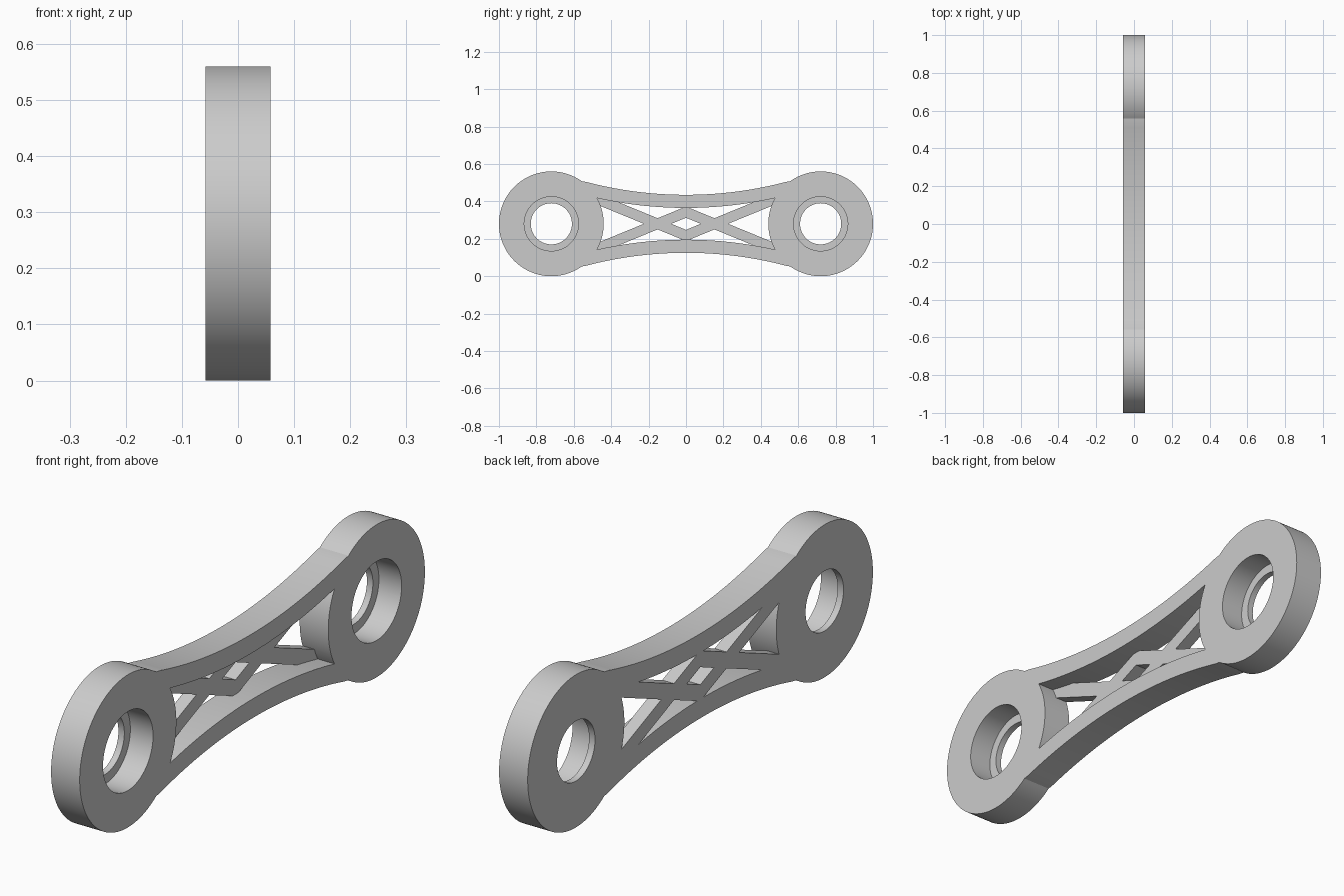
import bpy, bmesh
from math import sin, cos, pi, atan2, sqrt, radians

cube = bpy.data.objects.get("Cube")
if cube:
    bpy.data.objects.remove(cube, do_unlink=True)

HALF = 0.058         # half thickness of the link
MID = 0.28           # height of the centre line
EYE_Y, EYE_R = 0.72, 0.28
BORE_R, SEAT_R = 0.11, 0.145
LIP = 0.024          # lip left behind the bearing seat
TRUSS_TOP = -0.01    # inner face of the recessed truss

grey = bpy.data.materials.new("light_grey")
grey.use_nodes = True
grey.diffuse_color = (0.6, 0.6, 0.6, 1)
grey.node_tree.nodes["Principled BSDF"].inputs["Base Color"].default_value = (0.6, 0.6, 0.6, 1)


def prism(name, outline, x0, x1):
    """Extrude a (y, z) outline along x."""
    bm = bmesh.new()
    face = bm.faces.new([bm.verts.new((x0, y, z + MID)) for y, z in outline])
    new = bmesh.ops.extrude_face_region(bm, geom=[face])["geom"]
    verts = [v for v in new if isinstance(v, bmesh.types.BMVert)]
    bmesh.ops.translate(bm, verts=verts, vec=(x1 - x0, 0, 0))
    bmesh.ops.recalc_face_normals(bm, faces=bm.faces)
    mesh = bpy.data.meshes.new(name)
    bm.to_mesh(mesh)
    bm.free()
    mesh.materials.append(grey)
    obj = bpy.data.objects.new(name, mesh)
    bpy.context.collection.objects.link(obj)
    return obj


def arc(cy, r, a0, a1, n):
    return [(cy + r * cos(a0 + (a1 - a0) * i / n), r * sin(a0 + (a1 - a0) * i / n))
            for i in range(n + 1)]


def waist(y_end, z0, r, n=48):
    """Shallow curve from +y_end to -y_end, end points left out."""
    ys = [y_end * (1 - 2 * i / n) for i in range(1, n)]
    return [(y, z0 + r - sqrt(r * r - y * y)) for y in ys]


def turned(points):
    return [(-y, -z) for y, z in points]


def subtract(target, cutter):
    cutter.hide_render = True
    mod = target.modifiers.new("cut", 'BOOLEAN')
    mod.operation, mod.solver, mod.object = 'DIFFERENCE', 'EXACT', cutter
    bpy.context.view_layer.objects.active = target
    bpy.ops.object.modifier_apply(modifier=mod.name)
    bpy.data.objects.remove(cutter, do_unlink=True)


# Body: two round eyes joined by a waisted bar
a = atan2(0.23, -0.164)
half = arc(EYE_Y, EYE_R, -a, a, 96) + waist(0.556, 0.155, 2.098)
link = prism("link_body", half + turned(half), -HALF, HALF)

# Opening between the flanges, keeping a crossed truss at the back
b = atan2(0.1378, 0.244)
half = arc(EYE_Y, EYE_R, pi + b, pi - b, 24) + waist(0.476, 0.085, 2.17)
opening = prism("opening_cutter", half + turned(half), -0.1, 0.1)
SLOPE, CROSS, BAND = 0.41, 0.152, 0.03
for side in (1, -1):
    centre = [(y, side * SLOPE * (abs(y) - CROSS)) for y in (-0.7, 0, 0.7)]
    band = [(y, z + BAND) for y, z in centre] + [(y, z - BAND) for y, z in reversed(centre)]
    subtract(opening, prism("truss_strut", band, -0.2, TRUSS_TOP))
subtract(link, opening)

# Through bores and wider bearing seats
for y in (-EYE_Y, EYE_Y):
    for r, start in ((BORE_R, -0.1), (SEAT_R, LIP - HALF)):
        subtract(link, prism("bore_cutter", arc(y, r, 0, 2 * pi, 96)[:-1], start, 0.1))

# Smooth curved walls, sharp rims
bpy.ops.object.select_all(action='DESELECT')
link.select_set(True)
bpy.context.view_layer.objects.active = link
bpy.ops.object.shade_smooth_by_angle(angle=radians(20))
